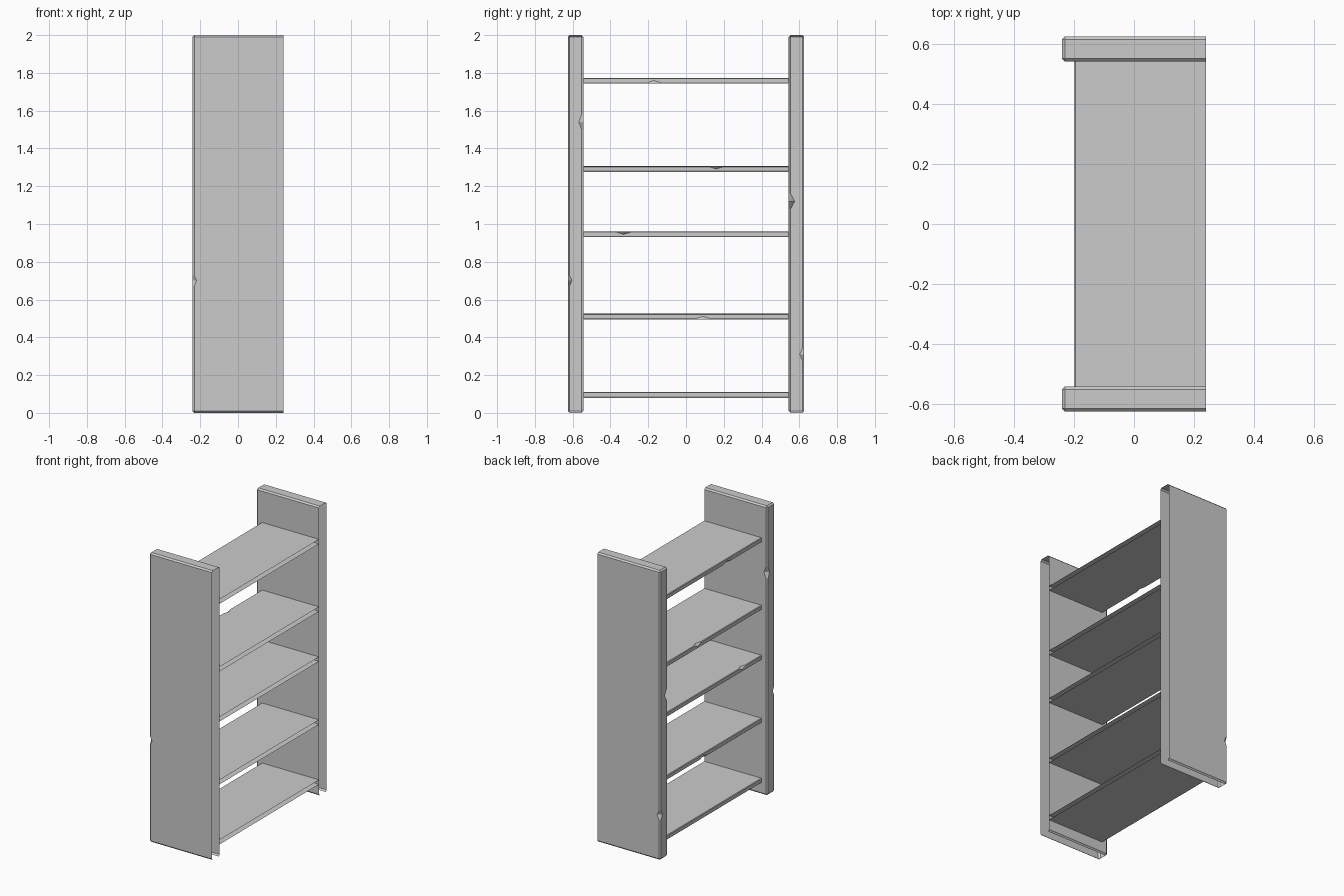
import bpy, bmesh
from mathutils import Vector

if "Cube" in bpy.data.objects:
    bpy.data.objects.remove(bpy.data.objects["Cube"])

BACK = 0.24      # open rear plane
OUT, INN = 0.626, 0.543


def link(name, bm):
    me = bpy.data.meshes.new(name)
    bm.to_mesh(me)
    bm.free()
    ob = bpy.data.objects.new(name, me)
    bpy.context.collection.objects.link(ob)
    return ob


def box(lo, hi):
    bm = bmesh.new()
    bmesh.ops.create_cube(bm, size=1)
    lo, hi = Vector(lo), Vector(hi)
    for v in bm.verts:
        v.co = Vector([(lo[i] + hi[i]) / 2 + v.co[i] * (hi[i] - lo[i]) for i in range(3)])
    return bm


def chamfer(bm, width, pick):
    edges = [e for e in bm.edges if pick(e)]
    bmesh.ops.bevel(bm, geom=edges, offset=width, segments=1, affect='EDGES', profile=0.5)


def chip(ob, centre, radii):
    # wear mark: subtract a stretched octahedron from an edge
    bm = bmesh.new()
    pts = []
    for i in range(3):
        for s in (1, -1):
            p = Vector(centre)
            p[i] += s * radii[i]
            pts.append(bm.verts.new(p))
    bmesh.ops.convex_hull(bm, input=pts)
    bmesh.ops.recalc_face_normals(bm, faces=bm.faces)
    cutter = link("chip_cutter", bm)
    cutter.hide_render = True
    mod = ob.modifiers.new("chip", 'BOOLEAN')
    mod.operation = 'DIFFERENCE'
    mod.solver = 'EXACT'
    mod.object = cutter
    bpy.context.view_layer.objects.active = ob
    bpy.ops.object.modifier_apply(modifier=mod.name)
    bpy.data.objects.remove(cutter)


def open_faces(ob, test):
    bm = bmesh.new()
    bm.from_mesh(ob.data)
    bm.normal_update()
    bmesh.ops.delete(bm, geom=[f for f in bm.faces if test(f.normal)], context='FACES')
    bm.to_mesh(ob.data)
    bm.free()


# Side panels: chamfered boards, open at the rear and underneath
panels = {
    "left_side_panel": (-OUT, -INN, [(-INN, 1.54, 0.025, 0.065), (-OUT, 0.70, 0.022, 0.05)]),
    "right_side_panel": (INN, OUT, [(INN, 1.12, 0.033, 0.06), (OUT, 0.31, 0.024, 0.055)]),
}
for name, (y0, y1, chips) in panels.items():
    bm = box((-0.241, y0, 0), (BACK, y1, 2))
    chamfer(bm, 0.01, lambda e: not all(v.co.x > 0.2 for v in e.verts))
    ob = link(name, bm)
    for y, z, r, h in chips:
        chip(ob, (-0.241, y, z), (r, r, h))
    open_faces(ob, lambda n: n.x > 0.99 or n.z < -0.99)

# Shelves: thin boards with a chamfered leading edge, open at rear and ends
shelves = [   # bottom height, chip along y, chip on top edge
    (0.08, None, False), (0.495, 0.09, False), (0.93, -0.33, True),
    (1.276, 0.16, True), (1.743, -0.17, False),
]
for i, (z, cy, top) in enumerate(shelves):
    bm = box((-0.199, -INN, z), (BACK, INN, z + 0.031))
    chamfer(bm, 0.004, lambda e: all(v.co.x < 0 for v in e.verts)
            and abs(e.verts[0].co.y - e.verts[1].co.y) > 0.5)
    ob = link(f"shelf_{i + 1}", bm)
    if cy is not None:
        chip(ob, (-0.199, cy, z + (0.031 if top else 0)), (0.016, 0.05, 0.016))
    open_faces(ob, lambda n: n.x > 0.99 or abs(n.y) > 0.99)
